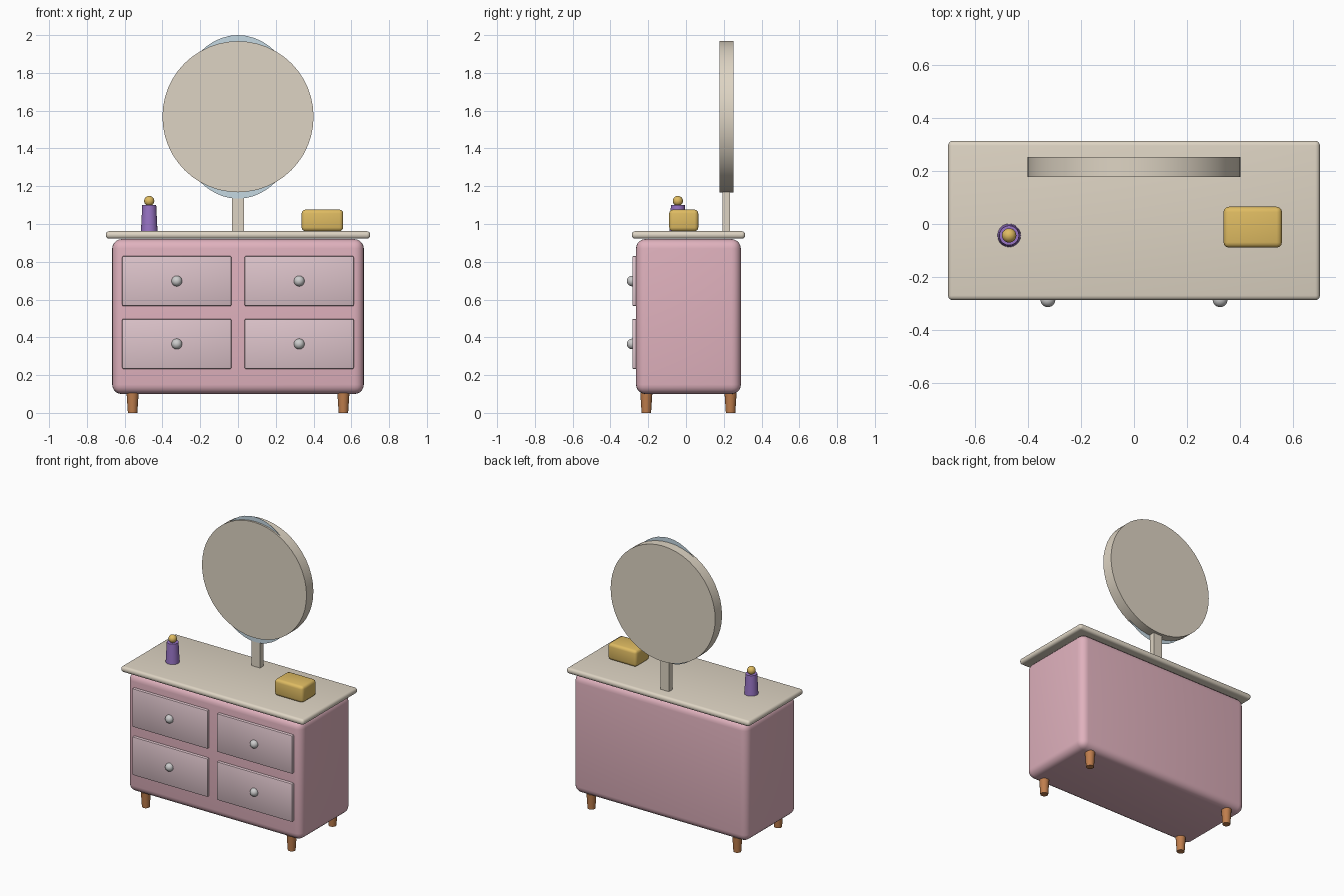
import bpy, math

if "Cube" in bpy.data.objects:
    bpy.data.objects.remove(bpy.data.objects["Cube"])


def material(name, r, g, b):
    m = bpy.data.materials.new(name)
    m.diffuse_color = tuple((c / 255) ** 2.2 for c in (r, g, b)) + (1.0,)
    m.use_nodes = True
    m.node_tree.nodes["Principled BSDF"].inputs["Base Color"].default_value = m.diffuse_color
    return m


PINK = material("pink_paint", 223, 176, 188)
PALE = material("pale_pink_paint", 220, 194, 201)
CREAM = material("cream_paint", 221, 211, 194)
WOOD = material("wood", 190, 125, 78)
GLASS = material("mirror_glass", 195, 215, 226)
PURPLE = material("purple_glass", 150, 115, 195)
GOLD = material("gold", 222, 186, 98)


def finish(name, mat):
    o = bpy.context.object
    o.name = name
    if mat:
        o.data.materials.append(mat)
    bpy.ops.object.shade_smooth_by_angle(angle=math.radians(35))
    return o


def box(name, center, size, mat, bevel=0.0, segments=4):
    bpy.ops.mesh.primitive_cube_add(size=1, location=center)
    o = bpy.context.object
    o.scale = size
    bpy.ops.object.transform_apply(location=False, rotation=False, scale=True)
    if bevel:
        b = o.modifiers.new("round_edges", "BEVEL")
        b.width, b.segments = bevel, segments
        bpy.ops.object.modifier_apply(modifier=b.name)
    return finish(name, mat)


def cone(name, x, y, z0, z1, r0, r1, mat, sides=20):
    bpy.ops.mesh.primitive_cone_add(vertices=sides, radius1=r0, radius2=r1,
                                    depth=z1 - z0, location=(x, y, (z0 + z1) / 2))
    return finish(name, mat)


def ball(name, center, r, mat=None):
    bpy.ops.mesh.primitive_uv_sphere_add(segments=24, ring_count=12, radius=r, location=center)
    return finish(name, mat)


YC = 0.013  # depth centre of the cabinet

# Cabinet and top
box("cabinet_body", (0, YC, 0.51), (1.332, 0.555, 0.82), PINK, 0.05, 5)
box("table_top", (0, YC, 0.942), (1.40, 0.60, 0.04), CREAM, 0.018, 4)

# Legs
for sx, xn in ((-1, "left"), (1, "right")):
    for sy, yn in ((-1, "front"), (1, "back")):
        cone(f"{yn}_{xn}_leg", sx * 0.558, YC + sy * 0.223, 0, 0.105, 0.025, 0.032, WOOD, 16)

# Drawers and knobs
for x, xn in ((-0.324, "left"), (0.324, "right")):
    for z, zn in ((0.365, "lower"), (0.698, "upper")):
        box(f"{zn}_{xn}_drawer", (x, -0.2645, z), (0.578, 0.04, 0.266), PALE, 0.008, 2)
        ball(f"{zn}_{xn}_knob", (x, -0.285, z), 0.028)

# Mirror post, frame disc and the thin oval glass inside it
box("mirror_post", (0, 0.214, 1.08), (0.066, 0.04, 0.24), CREAM)
bpy.ops.mesh.primitive_cylinder_add(vertices=48, radius=0.40, depth=0.075,
                                    location=(0, 0.215, 1.568), rotation=(math.pi / 2, 0, 0))
finish("mirror_frame", CREAM)
bpy.ops.mesh.primitive_circle_add(vertices=48, radius=1, fill_type="NGON",
                                  location=(0, 0.19, 1.567), rotation=(math.pi / 2, 0, 0))
bpy.context.object.scale = (0.33, 0.433, 1)
finish("mirror_glass", GLASS)

# Perfume bottle with stopper
cone("perfume_bottle", -0.47, -0.043, 0.96, 1.10, 0.044, 0.037, PURPLE, 20)
ball("bottle_stopper", (-0.47, -0.043, 1.122), 0.027, GOLD)

# Jewellery box
box("jewellery_box", (0.447, -0.012, 1.019), (0.22, 0.154, 0.114), GOLD, 0.02, 3)
